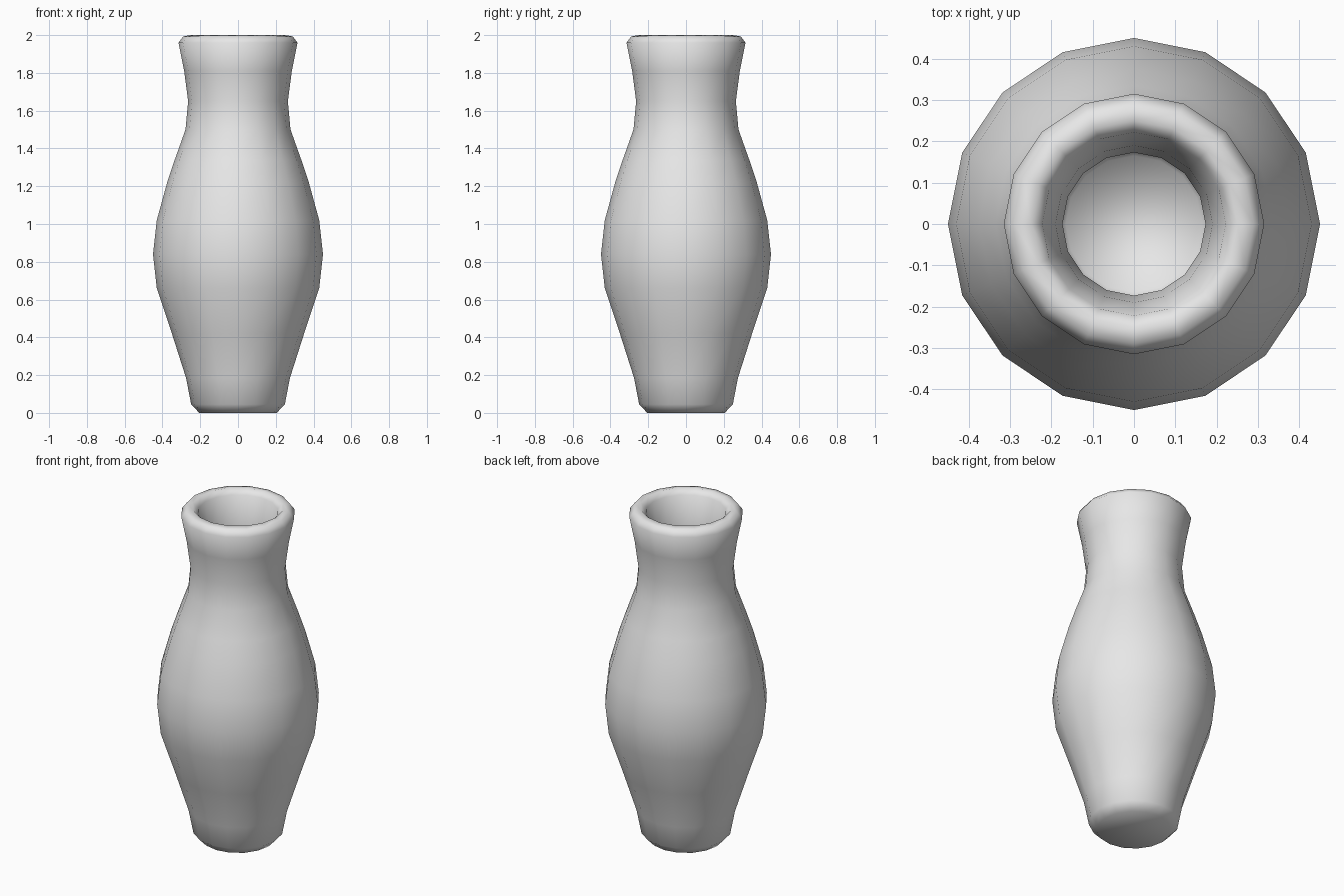
import bpy
import bmesh
from math import tau
from mathutils import Matrix

SIDES = 16

cube = bpy.data.objects.get("Cube")
if cube:
    bpy.data.objects.remove(cube, do_unlink=True)

# Plain grey clay
clay = bpy.data.materials.new("grey_clay")
clay.use_nodes = True
colour = (0.8, 0.8, 0.8, 1)
clay.diffuse_color = colour
clay.node_tree.nodes["Principled BSDF"].inputs["Base Color"].default_value = colour

# Radius and height: outer wall upwards, over the rim, inner wall downwards
outer = [(0.205, 0), (0.248, 0.045), (0.275, 0.185), (0.35, 0.42),
         (0.43, 0.66), (0.45, 0.84), (0.43, 1.02), (0.375, 1.22),
         (0.335, 1.34), (0.278, 1.5), (0.264, 1.65), (0.285, 1.81)]
rim = [(0.315, 1.96), (0.29, 1.993), (0.25, 2), (0.222, 1.97)]
inner = [(0.19, 1.81), (0.173, 1.65), (0.185, 1.5), (0.24, 1.34),
         (0.34, 1.02), (0.36, 0.84), (0.34, 0.66), (0.26, 0.42),
         (0.185, 0.185), (0.165, 0.1)]

# Turn the profile into rings and bridge them
bm = bmesh.new()
rings = []
for radius, height in outer + rim + inner:
    rings.append([bm.verts.new(Matrix.Rotation(tau * i / SIDES, 3, "Z")
                               .col[0] * radius) for i in range(SIDES)])
    for v in rings[-1]:
        v.co.z = height
for low, high in zip(rings, rings[1:]):
    for i in range(SIDES):
        j = (i + 1) % SIDES
        bm.faces.new((low[i], low[j], high[j], high[i]))

# Base underneath and floor inside
bm.faces.new(reversed(rings[0]))
bm.faces.new(rings[-1])
bmesh.ops.recalc_face_normals(bm, faces=bm.faces)
for face in bm.faces:
    face.smooth = True

mesh = bpy.data.meshes.new("vase")
bm.to_mesh(mesh)
bm.free()
mesh.materials.append(clay)
vase = bpy.data.objects.new("vase", mesh)
bpy.context.collection.objects.link(vase)
